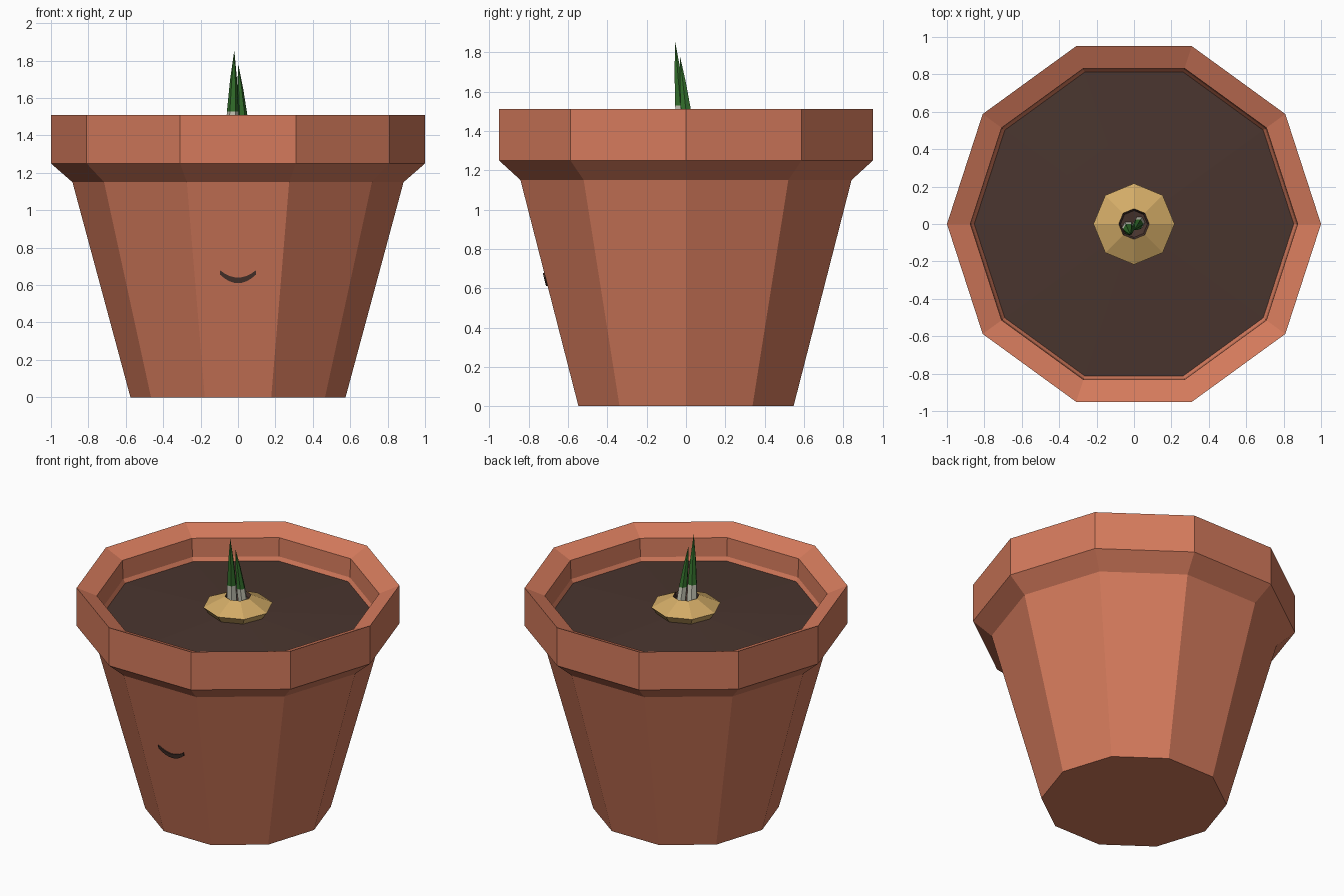
import bpy
import bmesh
from math import sin, cos, pi
from mathutils import Vector

old = bpy.data.objects.get("Cube")
if old:
    bpy.data.objects.remove(old, do_unlink=True)


def material(name, rgb):
    m = bpy.data.materials.new(name)
    m.use_nodes = True
    m.diffuse_color = (*rgb, 1)
    m.node_tree.nodes["Principled BSDF"].inputs["Base Color"].default_value = (*rgb, 1)
    return m


terracotta = material("terracotta", (0.66, 0.195, 0.107))
soil_brown = material("soil brown", (0.068, 0.036, 0.028))
bulb_gold = material("bulb gold", (0.65, 0.41, 0.135))
leaf_green = material("leaf green", (0.033, 0.16, 0.025))
stem_white = material("stem white", (0.6, 0.6, 0.5))


def finish(bm, name, mats):
    bmesh.ops.remove_doubles(bm, verts=bm.verts, dist=1e-5)
    mesh = bpy.data.meshes.new(name)
    bm.to_mesh(mesh)
    bm.free()
    for m in mats:
        mesh.materials.append(m)
    ob = bpy.data.objects.new(name, mesh)
    bpy.context.collection.objects.link(ob)
    return ob


def loft(name, rings, sides, mats, cap_start=False, cap_end=False, colour=None):
    """Join rings of (centre, radius x, radius y) with flat faces, bottom to top."""
    bm = bmesh.new()
    loops = []
    for centre, rx, ry in rings:
        loops.append([bm.verts.new(Vector(centre) + Vector(
            (rx * cos(2 * pi * i / sides), ry * sin(2 * pi * i / sides), 0)))
            for i in range(sides)])
    for k, (a, b) in enumerate(zip(loops, loops[1:])):
        for i in range(sides):
            j = (i + 1) % sides
            f = bm.faces.new((a[i], a[j], b[j], b[i]))
            f.material_index = colour(k) if colour else 0
    if cap_start:
        bm.faces.new(loops[0][::-1])
    if cap_end:
        bm.faces.new(loops[-1])
    return finish(bm, name, mats)


def lathe(name, profile, sides, mats, **kw):
    return loft(name, [((0, 0, z), r, r) for r, z in profile], sides, mats, **kw)


# Pot: tapered body, flared rim, inward-sloping lip, inner wall and ledge
lathe("pot", [(0.575, 0), (0.885, 1.15), (1, 1.25), (1, 1.51),
              (0.875, 1.455), (0.868, 1.33), (0.845, 1.29)],
      10, [terracotta], cap_start=True)

# Soil: low mound
lathe("soil", [(0.857, 1.305), (0.44, 1.325), (0.12, 1.34), (0.001, 1.34)],
      10, [soil_brown], cap_end=True)

# Bulb: faceted, with a dark hollow on top
lathe("bulb", [(0.16, 1.31), (0.217, 1.385), (0.082, 1.45), (0.07, 1.42)],
      8, [bulb_gold, soil_brown], cap_start=True,
      colour=lambda k: 1 if k == 2 else 0)
lathe("bulb_hollow", [(0.075, 1.425), (0.001, 1.41)], 8, [soil_brown], cap_end=True)


# Leaves: pointed shoots, pale at the base
def leaf(name, base, tip, rx, ry):
    base, tip = Vector(base), Vector(tip)
    rings = [(base.lerp(tip, t), rx * s, ry * s)
             for t, s in ((0, 1), (0.27, 0.92), (0.65, 0.55), (1, 0.02))]
    loft(name, rings, 6, [stem_white, leaf_green], cap_end=True,
         colour=lambda k: min(k, 1))


leaf("tall_leaf", (-0.031, -0.018, 1.41), (-0.02, -0.055, 1.85), 0.034, 0.034)
leaf("short_leaf", (0.03, 0.01, 1.41), (0.002, -0.03, 1.775), 0.03, 0.032)

# Smile: curved plate lying on the sloping front face
bm = bmesh.new()
steps = 8
slope = (0.885 - 0.575) * cos(pi / 10) / 1.15


def on_front(x, z, lift):
    return bm.verts.new((x, -(0.575 * cos(pi / 10) + slope * z + lift), z))


rows = []
for i in range(steps + 1):
    u = 2 * i / steps - 1
    low, high = 0.61 + 0.045 * u * u, 0.64 + 0.038 * u * u
    rows.append([on_front(0.095 * u, low, 0), on_front(0.095 * u, low, 0.008),
                 on_front(0.095 * u, high, 0.008), on_front(0.095 * u, high, 0)])
for a, b in zip(rows, rows[1:]):
    for i in range(4):
        j = (i + 1) % 4
        bm.faces.new((a[i], b[i], b[j], a[j]))
bm.faces.new(rows[0])
bm.faces.new(rows[-1][::-1])
bmesh.ops.recalc_face_normals(bm, faces=bm.faces)
finish(bm, "smile", [soil_brown])
